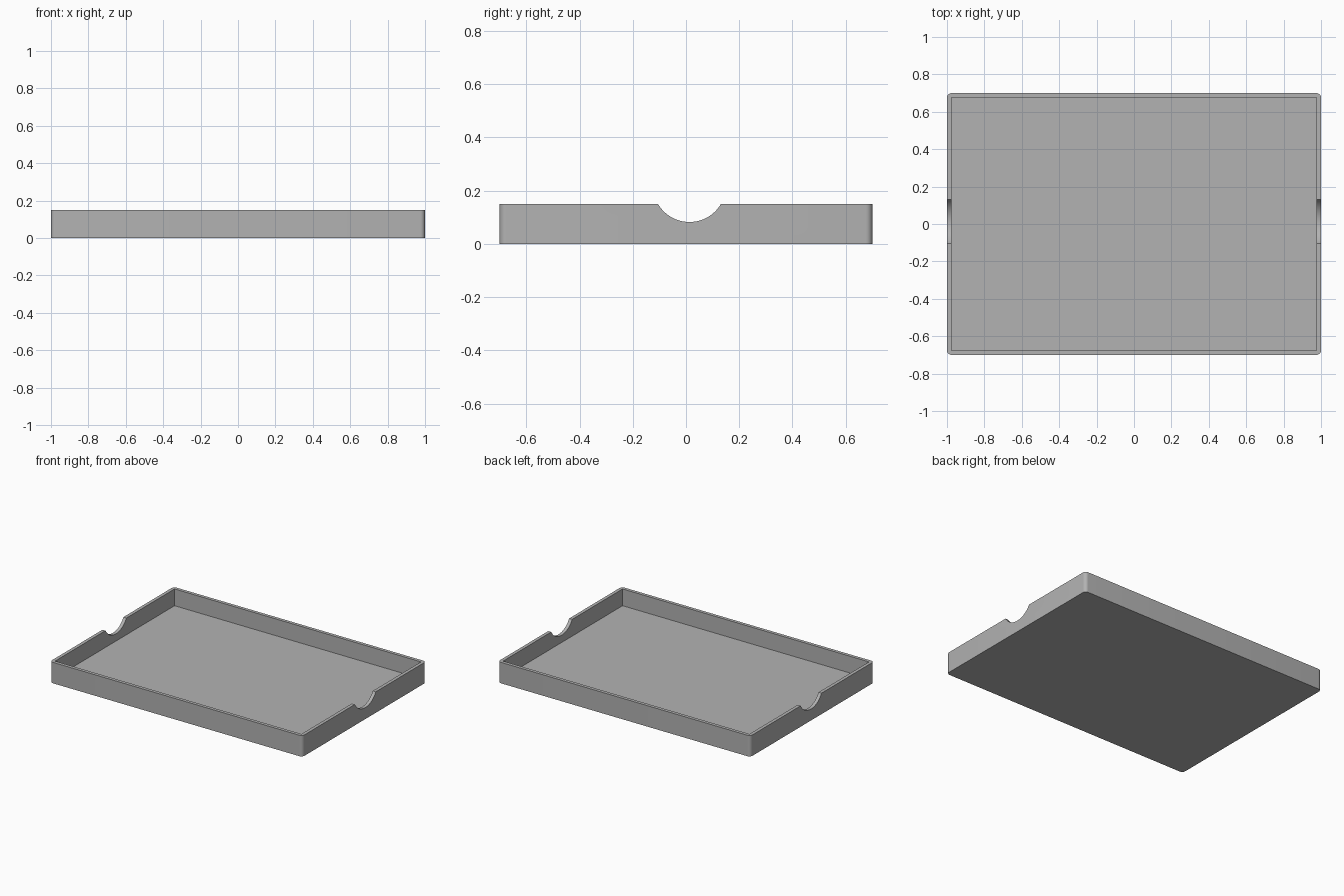
import bpy
import bmesh
import math
from mathutils import Matrix

cube = bpy.data.objects.get("Cube")
if cube:
    bpy.data.objects.remove(cube, do_unlink=True)

LENGTH, DEPTH, HEIGHT = 2.0, 1.4, 0.15
WALL, FLOOR, CORNER = 0.024, 0.03, 0.025

grey = bpy.data.materials.new("plain grey")
grey.use_nodes = True
colour = (0.448, 0.448, 0.448, 1)
grey.diffuse_color = colour
grey.node_tree.nodes["Principled BSDF"].inputs["Base Color"].default_value = colour


def make_object(name, bm):
    mesh = bpy.data.meshes.new(name)
    bm.to_mesh(mesh)
    bm.free()
    mesh.materials.append(grey)
    obj = bpy.data.objects.new(name, mesh)
    bpy.context.collection.objects.link(obj)
    return obj


def box(name, size, bottom, corner=0):
    """Box centred on x and y, with optionally rounded upright edges."""
    bm = bmesh.new()
    bmesh.ops.create_cube(bm, size=1)
    bmesh.ops.scale(bm, vec=size, verts=bm.verts)
    bmesh.ops.translate(bm, vec=(0, 0, bottom + size[2] / 2), verts=bm.verts)
    if corner:
        upright = [e for e in bm.edges
                   if abs(e.verts[0].co.z - e.verts[1].co.z) > size[2] / 2]
        bmesh.ops.bevel(bm, geom=upright, offset=corner, segments=8,
                        profile=0.5, affect='EDGES')
    return make_object(name, bm)


def cut(target, cutter):
    cutter.hide_render = True
    mod = target.modifiers.new(cutter.name, 'BOOLEAN')
    mod.operation = 'DIFFERENCE'
    mod.solver = 'EXACT'
    mod.object = cutter
    bpy.context.view_layer.objects.active = target
    bpy.ops.object.modifier_apply(modifier=mod.name)
    bpy.data.objects.remove(cutter, do_unlink=True)


# Tray body with rounded outer corners
tray = box("tray", (LENGTH, DEPTH, HEIGHT), 0, CORNER)

# Square-cornered hollow above the floor
cut(tray, box("hollow_cutter", (LENGTH - 2 * WALL, DEPTH - 2 * WALL, HEIGHT), FLOOR))

# Round finger notches through both end walls
bm = bmesh.new()
bmesh.ops.create_cone(bm, cap_ends=True, segments=96, radius1=0.137, radius2=0.137,
                      depth=LENGTH + 0.2,
                      matrix=Matrix.Translation((0, 0.013, 0.219))
                      @ Matrix.Rotation(math.pi / 2, 4, 'Y'))
cut(tray, make_object("notch_cutter", bm))

# Smooth corners and notches, crisp rims
bpy.ops.object.select_all(action='DESELECT')
tray.select_set(True)
bpy.context.view_layer.objects.active = tray
bpy.ops.object.shade_smooth_by_angle(angle=math.radians(30))
